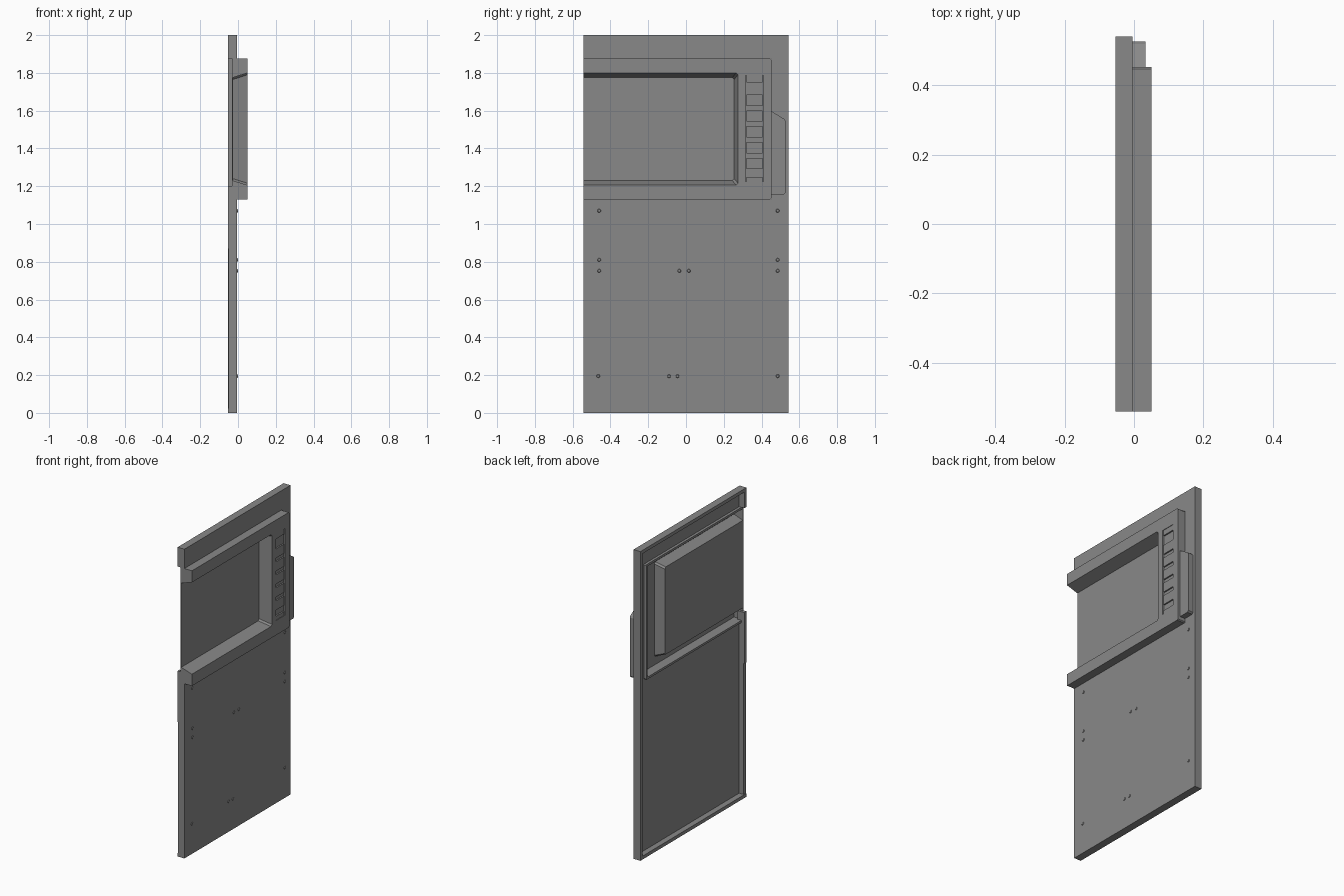
import bpy, bmesh
from mathutils import Matrix, Vector

cube = bpy.data.objects.get("Cube")
if cube:
    bpy.data.objects.remove(cube, do_unlink=True)

grey = bpy.data.materials.new("panel grey")
grey.use_nodes = True
colour = (0.25, 0.25, 0.25, 1)
grey.diffuse_color = colour
grey.node_tree.nodes["Principled BSDF"].inputs["Base Color"].default_value = colour


def finish(name, bm):
    bmesh.ops.recalc_face_normals(bm, faces=bm.faces)
    mesh = bpy.data.meshes.new(name)
    bm.to_mesh(mesh)
    bm.free()
    mesh.materials.append(grey)
    obj = bpy.data.objects.new(name, mesh)
    bpy.context.collection.objects.link(obj)
    return obj


def loft(name, x0, outline0, x1, outline1=None):
    """Solid between two y-z outlines at depths x0 and x1."""
    bm = bmesh.new()
    a = [bm.verts.new((x0, y, z)) for y, z in outline0]
    b = [bm.verts.new((x1, y, z)) for y, z in outline1 or outline0]
    bm.faces.new(a)
    bm.faces.new(b)
    for i in range(len(a)):
        j = (i + 1) % len(a)
        bm.faces.new((a[i], a[j], b[j], b[i]))
    return finish(name, bm)


def rect(y0, y1, z0, z1):
    return [(y0, z0), (y1, z0), (y1, z1), (y0, z1)]


def clipped(y0, y1, z0, z1, c):
    """Rectangle with both corners on the y1 side cut off."""
    return [(y0, z0), (y1 - c, z0), (y1, z0 + c), (y1, z1 - c), (y1 - c, z1), (y0, z1)]


def channel(outer, inner):
    """U outline, open toward the front, between two rectangles."""
    (y0, y1, z0, z1), (w, v0, v1) = outer, inner
    return [(y0, z0), (y1, z0), (y1, z1), (y0, z1),
            (y0, v1), (w - .01, v1), (w, v1 - .01), (w, v0 + .01), (w - .01, v0), (y0, v0)]


def cut(target, cutter):
    mod = target.modifiers.new(cutter.name, 'BOOLEAN')
    mod.operation, mod.solver, mod.object = 'DIFFERENCE', 'EXACT', cutter
    cutter.hide_render = True
    cutter.hide_set(True)
    cutter.display_type = 'WIRE'


E = .542               # half length of the panel
FRONT, BACK = -.004, -.053
TRIM_LOW, TRIM_HIGH, TRIM_END = 1.13, 1.875, .453

# Thin outer skin, with a gap for the window surround
loft("door_skin", -.016, [(-E, 0), (E, 0), (E, 2), (-E, 2), (-E, TRIM_HIGH),
     (TRIM_END, TRIM_HIGH), (TRIM_END, TRIM_LOW), (-E, TRIM_LOW)], FRONT)

# Folded rim behind the skin, interrupted at the window
R = .022
rims = {
    "rim_bottom": (rect(-E, E, 0, R), BACK),
    "rim_top": (rect(-E, E, 2 - R, 2), BACK),
    "rim_rear": (rect(E - R, E, R, 2 - R), BACK),
    "rim_front_low": (rect(-E, -E + R, R, .87), -.049),
    "rim_front_middle": (rect(-E, -E + R, .87, 1.2), BACK),
    "rim_front_high": (rect(-E, -E + R, TRIM_HIGH, 2 - R), BACK),
}
for name, (outline, depth) in rims.items():
    loft(name, depth, outline, FRONT)

# Window surround: hollow block with a tapered window pocket
trim = loft("window_surround", -.033, clipped(-E, TRIM_END, TRIM_LOW, TRIM_HIGH, .006), .05)
cut(trim, loft("window_cutter", -.027, clipped(-.7, .255, 1.23, 1.775, .01),
               .06, clipped(-.7, .278, 1.203, 1.803, .01)))
cavity = (-E + .008, TRIM_END - .014, TRIM_LOW + .014, TRIM_HIGH - .014)
cut(trim, loft("cavity_cutter", -.04, channel(cavity, (.262, 1.222, 1.783)),
               .03, channel(cavity, (.281, 1.197, 1.809))))
cut(trim, loft("slot_cutter", .038, rect(.315, .41, 1.225, 1.785), .06))

# Column of square keys in the slot
spans = [(1.225, 1.25), (1.75, 1.785)] + [(1.29 + i * .084, 1.35 + i * .084) for i in range(5)]
for i, (low, high) in enumerate(spans):
    loft(f"key_{i + 1}", .036, rect(.32, .405, low, high), .047)

# Latch cover beside the surround
loft("latch_cover", FRONT - .002, [(.44, 1.157), (.518, 1.157), (.527, 1.166), (.527, 1.545),
     (.52, 1.556), (TRIM_END, 1.597), (.44, 1.597)], .033)

# Rivet heads
rows = {1.07: (-.46, .485), .81: (-.46, .485),
        .752: (-.46, -.035, .015, .485), .195: (-.465, -.09, -.045, .485)}
bm = bmesh.new()
for z, ys in rows.items():
    for y in ys:
        place = Matrix.Translation(Vector((FRONT, y, z))) @ Matrix.Rotation(1.5708, 4, 'Y')
        bmesh.ops.create_cone(bm, cap_ends=True, segments=12, radius1=.012, radius2=.007,
                              depth=.008, matrix=place)
finish("rivets", bm)
